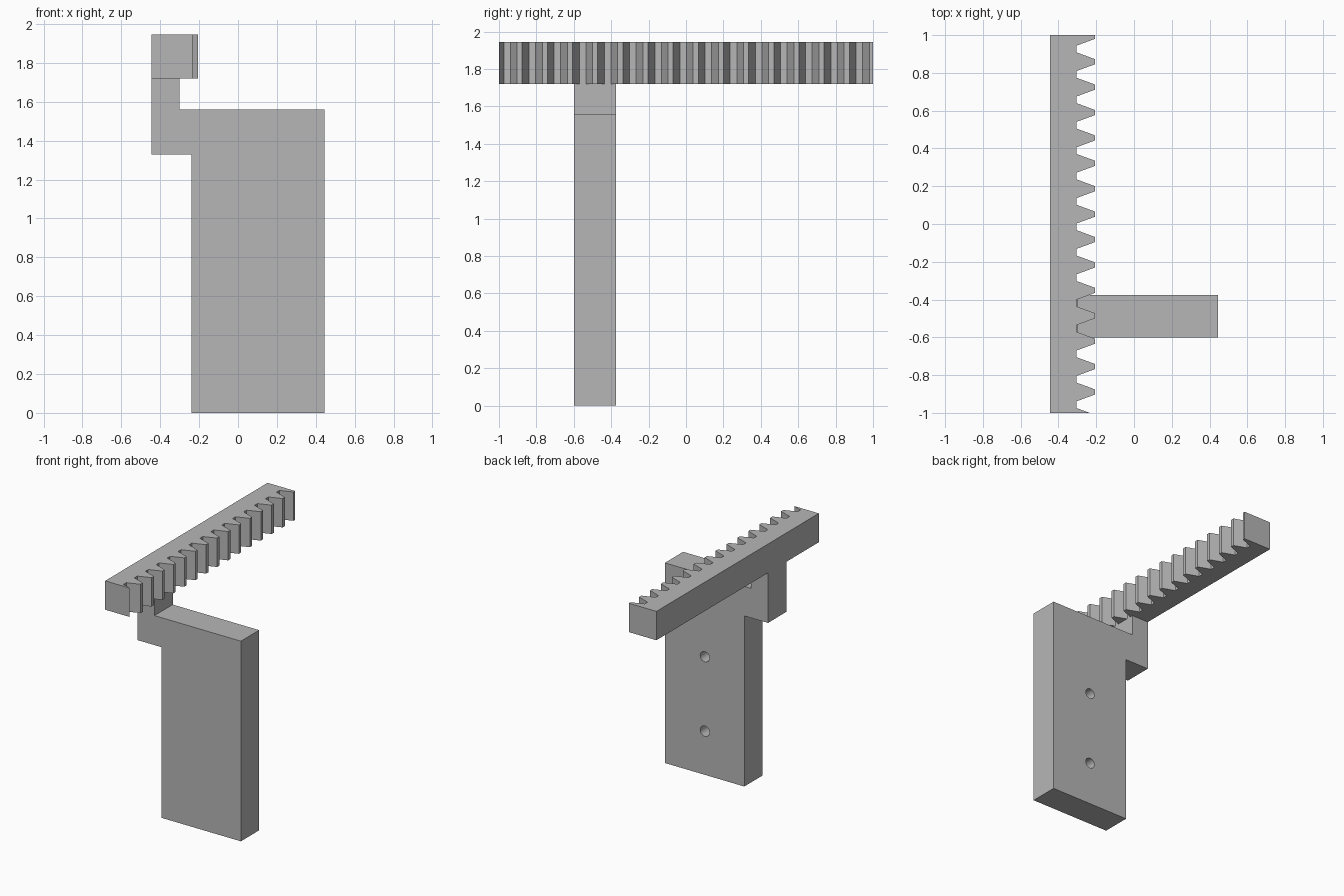
import bpy
import bmesh
from mathutils import Matrix

cube = bpy.data.objects.get("Cube")
if cube:
    bpy.data.objects.remove(cube, do_unlink=True)

# Single grey material
grey = bpy.data.materials.new("plain grey")
grey.use_nodes = True
grey.diffuse_color = (0.47, 0.47, 0.47, 1)
grey.node_tree.nodes["Principled BSDF"].inputs["Base Color"].default_value = grey.diffuse_color


def add_object(name, bm):
    bmesh.ops.recalc_face_normals(bm, faces=bm.faces)
    mesh = bpy.data.meshes.new(name)
    bm.to_mesh(mesh)
    bm.free()
    mesh.materials.append(grey)
    obj = bpy.data.objects.new(name, mesh)
    bpy.context.collection.objects.link(obj)
    return obj


def extrude_profile(name, points, direction):
    bm = bmesh.new()
    face = bm.faces.new([bm.verts.new(p) for p in points])
    solid = bmesh.ops.extrude_face_region(bm, geom=[face])
    verts = [v for v in solid["geom"] if isinstance(v, bmesh.types.BMVert)]
    bmesh.ops.translate(bm, verts=verts, vec=direction)
    return add_object(name, bm)


# Mounting plate with the neck that carries the rack
LEFT, RIGHT, THICK = -0.445, 0.445, 0.225
FRONT, BACK = -0.6, -0.375
RACK_Z = 1.72
outline = [(-0.24, 0), (RIGHT, 0), (RIGHT, 1.56), (-0.3, 1.56),
           (-0.3, RACK_Z), (LEFT, RACK_Z), (LEFT, 1.33), (-0.24, 1.33)]
plate = extrude_profile("mounting_plate", [(x, FRONT, z) for x, z in outline], (0, THICK, 0))

# Blind screw holes in the back of the plate
DEPTH = 0.15
bm = bmesh.new()
for z in (0.34, 0.92):
    place = Matrix.Translation((0.1, BACK, z)) @ Matrix.Rotation(1.570796, 4, "X")
    bmesh.ops.create_cone(bm, cap_ends=True, segments=32, radius1=0.04, radius2=0.04,
                          depth=2 * DEPTH, matrix=place)
cutter = add_object("screw_hole_cutter", bm)
cutter.hide_render = True
holes = plate.modifiers.new("screw holes", "BOOLEAN")
holes.operation = "DIFFERENCE"
holes.solver = "EXACT"
holes.object = cutter
bpy.ops.object.select_all(action="DESELECT")
plate.select_set(True)
bpy.context.view_layer.objects.active = plate
bpy.ops.object.modifier_apply(modifier=holes.name)
bpy.data.objects.remove(cutter, do_unlink=True)
bpy.ops.object.shade_smooth_by_angle()

# Toothed rack: repeated gaps from back to front, the last tooth cut off by the end
TIP, ROOT, PITCH = -0.207, -0.305, 0.1345
teeth = [(LEFT, 1), (TIP, 1)]
for i in range(15):
    y = 0.98 - i * PITCH
    teeth += [(TIP, y), (ROOT, y - 0.036), (ROOT, y - 0.071), (TIP, y - 0.107)]
x_end, y_end = teeth.pop()
y_root = teeth[-1][1]
share = (y_root + 1) / (y_root - y_end)
teeth += [(ROOT + (TIP - ROOT) * share, -1), (LEFT, -1)]
extrude_profile("toothed_rack", [(x, y, RACK_Z) for x, y in teeth], (0, 0, THICK))
